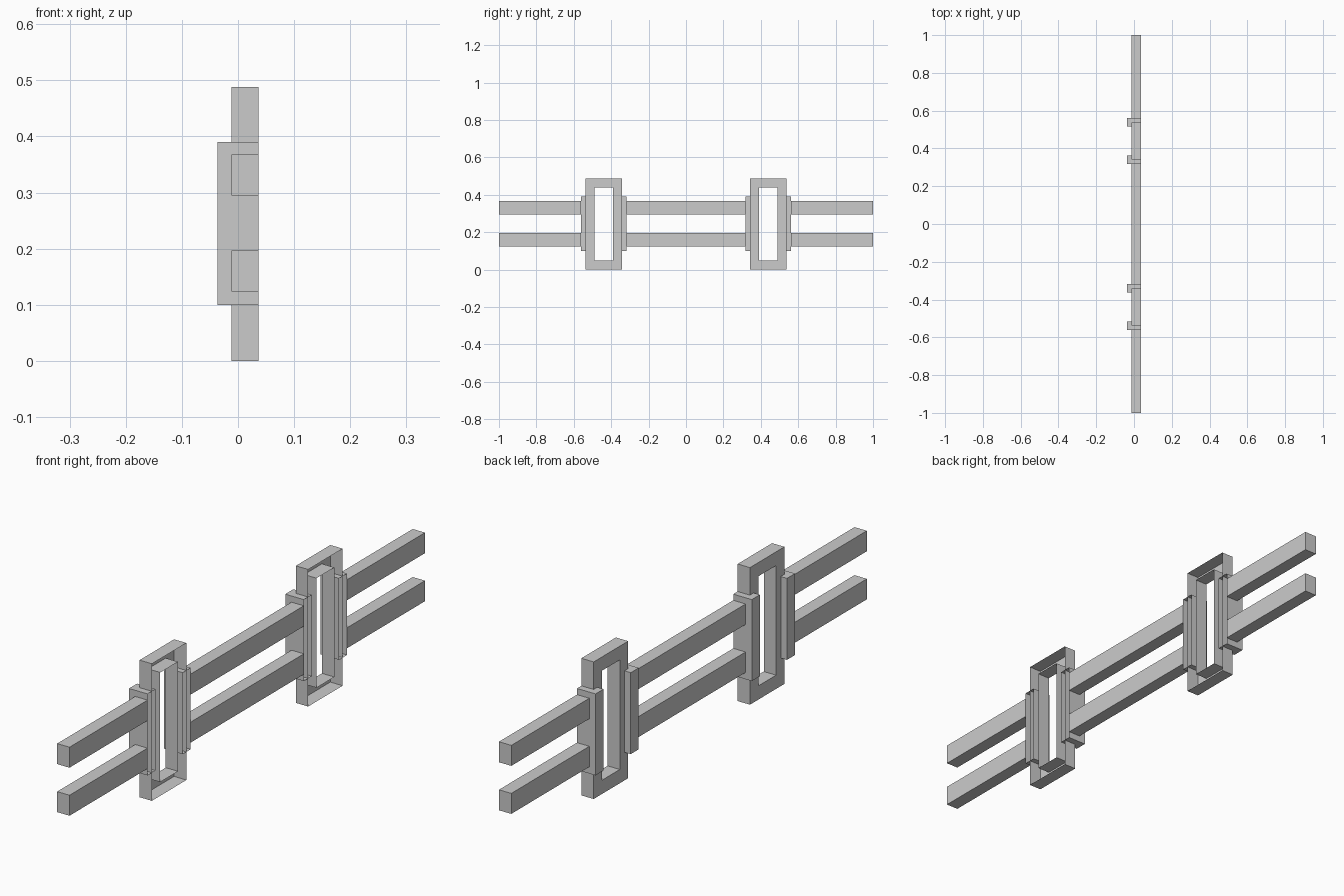
import bpy, bmesh
from mathutils import Vector

if "Cube" in bpy.data.objects:
    bpy.data.objects.remove(bpy.data.objects["Cube"])

X_FRONT, X_BACK, X_CLIP = 0.0365, -0.012, -0.0365


def finish(name, bm):
    mesh = bpy.data.meshes.new(name)
    bm.to_mesh(mesh)
    bm.free()
    obj = bpy.data.objects.new(name, mesh)
    bpy.context.collection.objects.link(obj)
    return obj


def box(name, x, y, z, open_front=False):
    """Box from (min, max) ranges, optionally without its +x face."""
    bm = bmesh.new()
    bmesh.ops.create_cube(bm, size=1)
    for v in bm.verts:
        v.co = Vector([(r[0] + r[1]) / 2 + c * (r[1] - r[0])
                       for c, r in zip(v.co, (x, y, z))])
    if open_front:
        bm.normal_update()
        faces = [f for f in bm.faces if f.normal.x > 0.9]
        bmesh.ops.delete(bm, geom=faces, context='FACES')
    return finish(name, bm)


def channel_frame(name, yc):
    """Rectangular ring with a back plate and walls, open towards +x."""
    def loop(x, half, z0, z1):
        pts = ((-half, z0), (half, z0), (half, z1), (-half, z1))
        return [bm.verts.new((x, yc + y, z)) for y, z in pts]

    bm = bmesh.new()
    loops = [loop(X_FRONT, 0.097, 0, 0.488), loop(X_BACK, 0.097, 0, 0.488),
             loop(X_BACK, 0.05, 0.049, 0.439), loop(X_FRONT, 0.05, 0.049, 0.439)]
    for a, b in zip(loops, loops[1:]):
        for i in range(4):
            j = (i + 1) % 4
            bm.faces.new((a[i], b[i], b[j], a[j]))
    return finish(name, bm)


# Rail segments, interrupted at each frame
for level, z in (("lower", (0.124, 0.197)), ("upper", (0.295, 0.368))):
    for part, y in (("left", (-1, -0.561)), ("middle", (-0.318, 0.318)), ("right", (0.561, 1))):
        box(f"{level}_rail_{part}", (X_BACK, X_FRONT), y, z)

# Channel frames with a hollow clip on each upright
for side, yc in (("left", -0.4395), ("right", 0.4395)):
    channel_frame(f"{side}_frame", yc)
    for end, s in (("outer", 1), ("inner", -1)):
        y = sorted((yc + s * 0.0765, yc + s * 0.1215))
        box(f"{side}_clip_{end}", (X_CLIP, X_FRONT), y, (0.1, 0.39), open_front=True)
